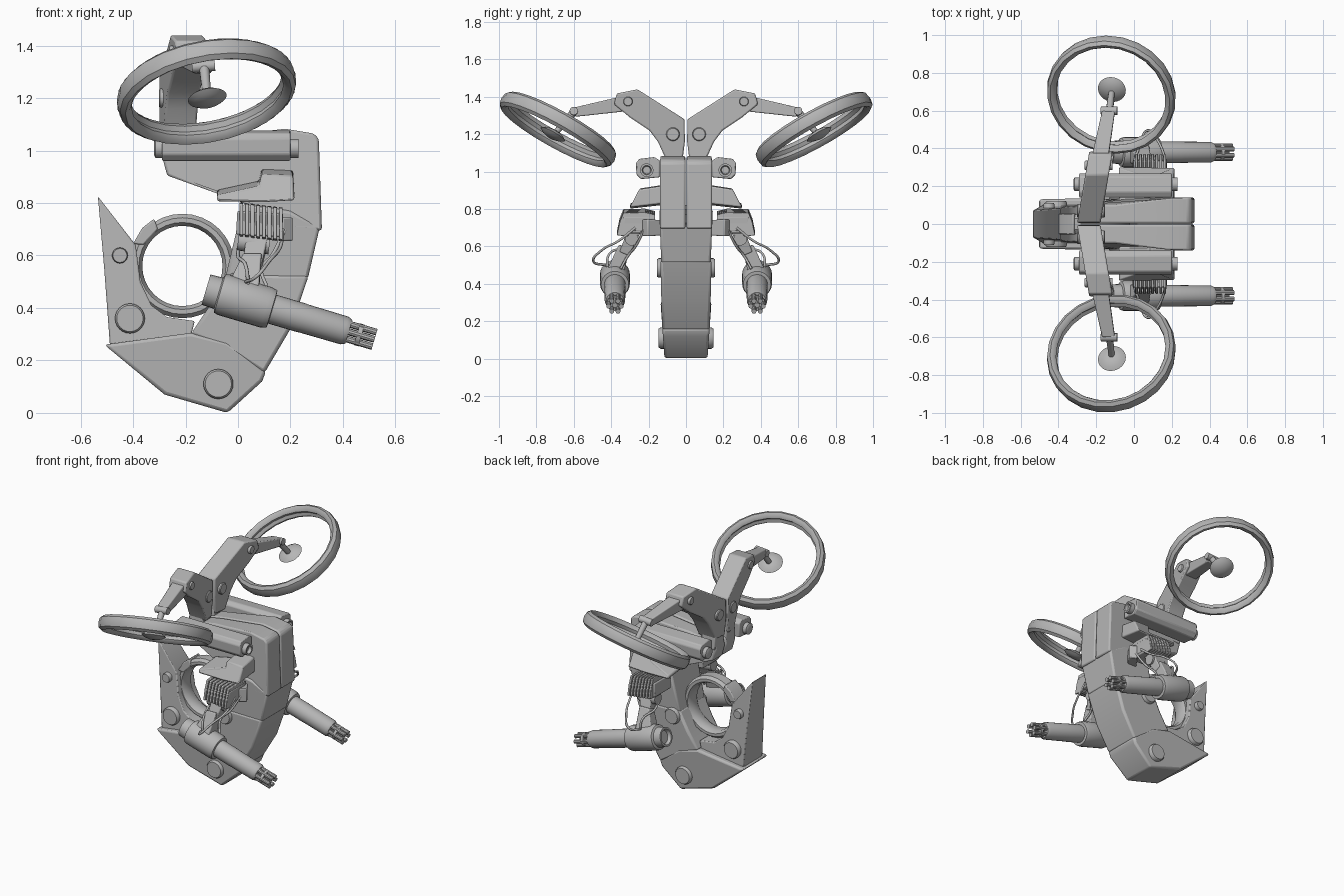
import bpy, bmesh, math
from mathutils import Vector as V

if "Cube" in bpy.data.objects:
    bpy.data.objects.remove(bpy.data.objects["Cube"])

grey = bpy.data.materials.new("light_grey")
grey.diffuse_color = (0.47, 0.47, 0.47, 1)
grey.use_nodes = True
grey.node_tree.nodes["Principled BSDF"].inputs["Base Color"].default_value = grey.diffuse_color


def finish(name, bm, bevel=0.0):
    bmesh.ops.recalc_face_normals(bm, faces=bm.faces)
    me = bpy.data.meshes.new(name)
    bm.to_mesh(me)
    bm.free()
    me.materials.append(grey)
    ob = bpy.data.objects.new(name, me)
    bpy.context.collection.objects.link(ob)
    if bevel:
        m = ob.modifiers.new("bevel", 'BEVEL')
        m.width, m.segments, m.limit_method = bevel, 2, 'ANGLE'
        m.angle_limit = math.radians(35)
    return ob


def prism(name, pts, lo, hi, place, bevel=0.0):
    """Extrude a 2D outline from lo to hi; place(u, v, w) gives the 3D point."""
    bm = bmesh.new()
    a = [bm.verts.new(place(u, v, lo)) for u, v in pts]
    b = [bm.verts.new(place(u, v, hi)) for u, v in pts]
    bm.faces.new(a)
    bm.faces.new(b)
    n = len(pts)
    for i in range(n):
        j = (i + 1) % n
        bm.faces.new((a[i], a[j], b[j], b[i]))
    return finish(name, bm, bevel)


def lathe(name, origin, axis, prof, n=24, closed=False):
    """Spin (radius, height) points about an axis; closed joins last to first."""
    z = V(axis).normalized()
    x = z.orthogonal().normalized()
    y = z.cross(x)
    bm = bmesh.new()
    rows = []
    for r, h in prof:
        rows.append([bm.verts.new(V(origin) + z * h + (x * math.cos(t) + y * math.sin(t)) * r)
                     for t in (2 * math.pi * k / n for k in range(n))])
    for i in range(len(rows) if closed else len(rows) - 1):
        a, b = rows[i], rows[(i + 1) % len(rows)]
        for k in range(n):
            j = (k + 1) % n
            bm.faces.new((a[k], a[j], b[j], b[k]))
    if not closed:
        bm.faces.new(rows[0])
        bm.faces.new(rows[-1])
    return finish(name, bm)


def rod(name, p, q, r0, r1=None, n=16):
    d = V(q) - V(p)
    return lathe(name, p, d, [(r0, 0), (r1 or r0, d.length)], n)


def bolt(name, p, axis, r, h):
    return lathe(name, p, axis, [(r, -0.03), (r, h * .6), (r * .88, h)], 24)


def beam(name, p, q, side, a0, a1, b0, b1, bevel=.006):
    """Tapered box from p to q, half sizes a along side and b across it."""
    p, q, side = V(p), V(q), V(side).normalized()
    up = (q - p).cross(side).normalized()
    return prism(name, [(-1, -1), (1, -1), (1, 1), (-1, 1)], 0, 1,
                 lambda u, v, w: p.lerp(q, w) + side * u * (a0 + (a1 - a0) * w)
                 + up * v * (b0 + (b1 - b0) * w), bevel)


def wire(name, pts, r):
    cu = bpy.data.curves.new(name, 'CURVE')
    cu.dimensions, cu.bevel_depth, cu.bevel_resolution, cu.resolution_u = '3D', r, 1, 6
    sp = cu.splines.new('BEZIER')
    sp.bezier_points.add(len(pts) - 1)
    for bp, p in zip(sp.bezier_points, pts):
        bp.co = p
        bp.handle_left_type = bp.handle_right_type = 'AUTO'
    cu.materials.append(grey)
    bpy.context.collection.objects.link(bpy.data.objects.new(name, cu))


def flat(u, v, w):
    return V((u, w, v))


# Curved central hull
prism("mid_hull", [(.02, .80), (.2, .77), (.312, .71), (.266, .51), (-.05, .51)],
      -1, 1, lambda u, v, w: V((u, w * (.132 + .04 * (v - .51)), v)), .012)
prism("lower_hull", [(.270, .525), (.2, .32), (.1, .15), (-.04, .24), (-.18, .30),
                     (-.107, .41), (-.045, .53)], -1, 1,
      lambda u, v, w: V((u, w * (.124 + .025 * v), v)), .014)
prism("foot", [(-.51, .26), (-.18, .305), (-.04, .27), (.107, .16), (.092, .12),
               (-.04, 0), (-.28, .07)], -1, 1,
      lambda u, v, w: V((u, w * (.115 + .07 * v), v)), .013)

# Tail fin and the upright ring in front of the hull
prism("tail_fin", [(-.534, .825), (-.39, .64), (-.372, .50), (-.33, .41), (-.27, .365),
                   (-.165, .35), (-.18, .29), (-.488, .255), (-.51, .55)], -1, 1,
      lambda u, v, w: V((u, w * (.1 - .05 * max(0, v - .3)), v)), .006)
lathe("hoop", (-.212, .0, .56), (0, 1, 0),
      [(.199, -.03), (.199, .03), (.184, .05), (.166, .05), (.153, .03),
       (.153, -.03), (.166, -.05), (.184, -.05)], 32, True)
prism("hoop_clamp", [(-.40, .645), (-.365, .705), (-.32, .74), (-.305, .70), (-.36, .64)],
      -.055, .055, flat, .006)

for s in (1, -1):
    def P(x, y, z):
        return V((x, y * s, z))

    # Split upper hull, narrowing towards its nose
    prism("upper_hull", [(-.29, .98), (-.27, .905), (-.09, .84), (.02, .80), (.1, .705),
                         (.320, .695), (.308, 1.045), (.288, 1.065), (.18, 1.083),
                         (-.1, 1.05), (-.28, 1.02)], 0, 1,
          lambda u, v, w: P(u, .003 + w * (.137 if u > -.1 else .1), v), .01)

    # Hinge caps
    for x, z, r, y in ((-.075, .11, .057, .12), (.0, .485, .052, .13),
                       (-.412, .36, .057, .097), (-.45, .6, .03, .085)):
        bolt("hinge_cap", P(x, y, z), P(0, 1, 0), r, .026)

    # Side launcher: housing with a tube running through it
    prism("launcher_housing", [(.14, .97), (.14, 1.06), (.17, 1.078), (.25, 1.068),
                               (.268, 1.045), (.265, .985), (.24, .96)], -.29, .2,
          lambda u, v, w: P(w, u, v), .006)
    lathe("launcher_tube", P(-.32, .21, 1.008), (1, 0, 0),
          [(.026, 0), (.036, .005), (.036, .55), (.025, .55), (.02, .53)], 18)

    # Sloped side armour
    prism("side_armour", [(.21, .925), (.215, .83), (.09, .822), (-.08, .826),
                          (-.08, .85), (.08, .885), (.09, .93)], 0, 1,
          lambda u, v, w: P(u, .12 + w * (.18 if v < .86 else .13), v - .02 * w), .008)

    # Ribbed shoulder and its core
    beam("shoulder_core", P(-.005, .25, .725), P(.17, .25, .715), (0, 1, 0),
         .085, .085, .045, .045)
    for i in range(8):
        x = .005 + i * .0215
        prism("shoulder_rib", [(.165, .69), (.165, .785), (.22, .798), (.335, .795),
                               (.355, .745), (.37, .675), (.31, .668), (.29, .70)],
              x, x + .015, lambda u, v, w: P(w, u, v - .12 * w + .005), .003)
    beam("shoulder_bracket", P(.12, .12, .70), P(.19, .22, .70), (0, 0, 1), .04, .045, .03, .025)

    # Gun arm
    rod("arm_joint", P(.0, .29, .655), P(.12, .29, .64), .036)
    beam("upper_gun_arm", P(.08, .27, .70), P(.055, .33, .56), (1, 0, 0), .045, .036, .035, .028)
    beam("lower_gun_arm", P(.055, .33, .60), P(.02, .375, .47), (1, 0, 0), .035, .06, .03, .045)

    # Rotary gun
    o, d = P(-.122, .38, .47), V((.643, 0, -.19)).normalized()
    lathe("gun_drum", o, d, [(.04, .02), (.048, 0), (.06, 0), (.062, .05), (.076, .055),
                             (.08, .07), (.08, .24), (.074, .262), (.055, .264)], 24)
    lathe("gun_sleeve", o, d, [(.057, .25), (.057, .38), (.056, .385), (.055, .55),
                               (.047, .568)], 24)
    side, up = V((0, 1, 0)), d.cross(V((0, 1, 0)))
    for k in range(6):
        t = k * math.pi / 3
        c = o + (side * math.cos(t) + up * math.sin(t)) * .033
        rod("gun_barrel", c + d * .54, c + d * .67, .013, n=10)
    rod("gun_spindle", o + d * .54, o + d * .65, .014, n=10)
    rod("barrel_clamp", o + d * .60, o + d * .618, .043, n=18)

    # Loose cables from shoulder to gun
    wire("outer_cable", [P(.17, .27, .70), P(.16, .36, .63), P(.12, .45, .58),
                         P(.07, .495, .52), P(.03, .43, .50)], .007)
    wire("inner_cable", [P(.18, .22, .70), P(.13, .27, .60), P(.09, .31, .55),
                         P(.11, .35, .48)], .007)
    wire("rear_cable", [P(.02, .24, .69), P(.0, .32, .60), P(.03, .41, .56),
                        P(.04, .42, .46)], .007)

    # Wing shoulder block, slanting outwards
    prism("wing_shoulder", [(.02, 1.05), (.006, 1.16), (.008, 1.28), (.26, 1.44), (.37, 1.418),
                            (.385, 1.36), (.3, 1.29), (.195, 1.22), (.15, 1.16), (.10, 1.05)],
          -.062, .062, lambda u, v, w: P(-.24 + .17 * u + w, u, v), .008)
    for e in (1, -1):
        bolt("shoulder_pin", P(-.228 + e * .062, .07, 1.2), (e, 0, 0), .036, .012)
        bolt("elbow_pin", P(-.187 + e * .062, .31, 1.375), (e, 0, 0), .025, .012)
    beam("wing_neck", P(-.235, .06, .98), P(-.235, .06, 1.12), (1, 0, 0), .05, .05, .05, .04)

    # Wing forearm, wrist and shaft
    beam("wing_forearm", P(-.185, .32, 1.365), P(-.135, .595, 1.318), (1, 0, 0),
         .045, .034, .042, .025, .006)
    rod("wrist_pin", P(-.175, .60, 1.318), P(-.088, .60, 1.325), .022, n=14)
    rod("rotor_shaft", P(-.13, .595, 1.325), P(-.118, .70, 1.205), .02, .016, 12)

    # Tilted rotor ring and hub
    n = P(-.17, -.48, .86)
    lathe("rotor_hub", P(-.117, .712, 1.2), n,
          [(.02, -.024), (.055, -.014), (.075, 0), (.055, .014), (.02, .024)], 24)
    lathe("rotor_ring", P(-.12, .685, 1.225), n,
          [(.322, -.045), (.34, -.03), (.346, 0), (.34, .03), (.322, .045),
           (.304, .036), (.294, .02), (.304, 0), (.294, -.02), (.304, -.036)], 24, True)

# Smooth shading with sharp edges kept
bpy.ops.object.select_all(action='DESELECT')
for ob in bpy.context.scene.objects:
    if ob.type == 'MESH':
        ob.select_set(True)
        bpy.context.view_layer.objects.active = ob
bpy.ops.object.shade_smooth_by_angle(angle=math.radians(35))
